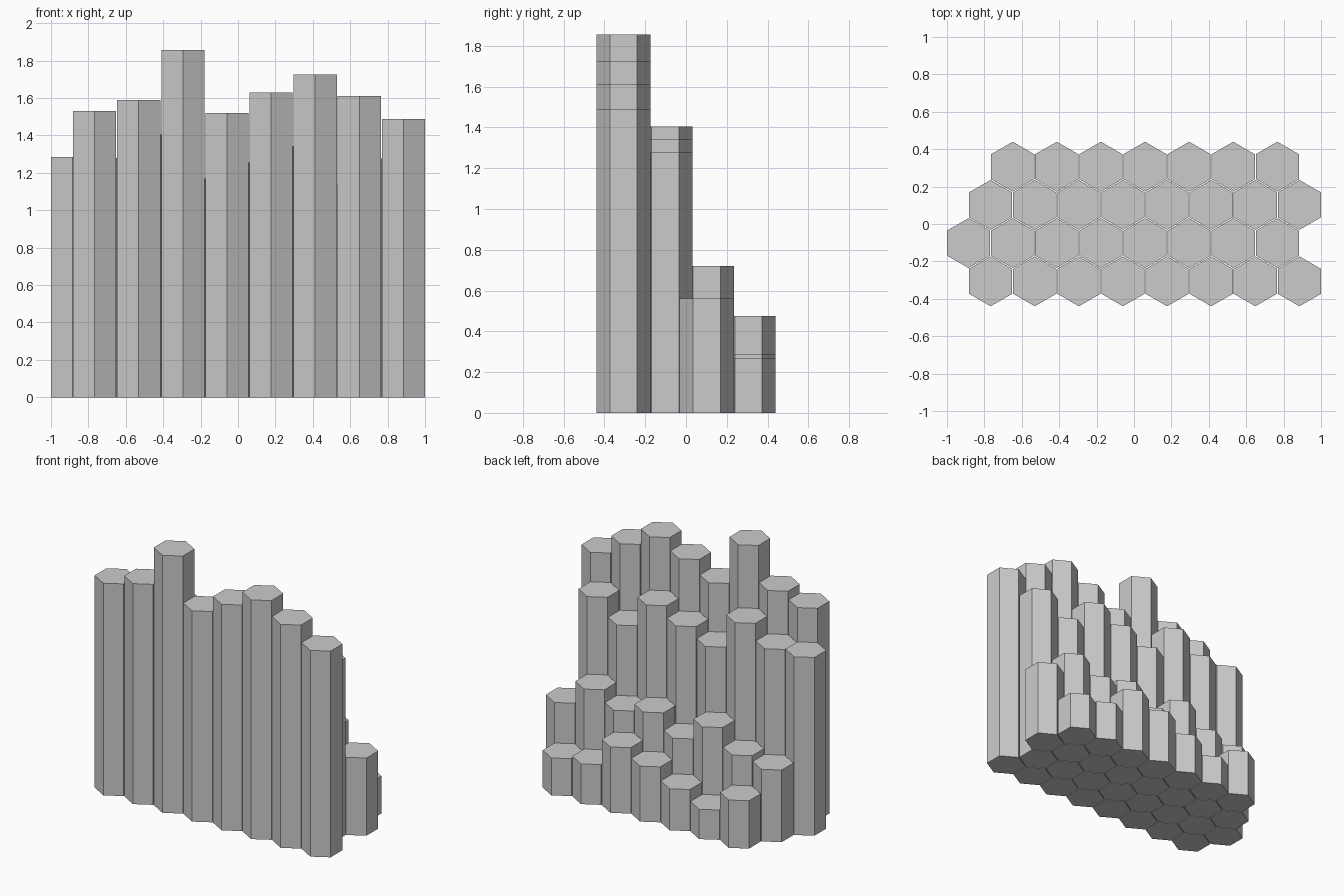
import bpy, bmesh
from math import sin, cos, pi, sqrt

if "Cube" in bpy.data.objects:
    bpy.data.objects.remove(bpy.data.objects["Cube"])

WIDTH = 0.231                     # flat-to-flat width of a column
RADIUS = WIDTH / sqrt(3)
PITCH = (2 - WIDTH) / 7.5         # spacing along a row, leaving a hairline gap
ROW_STEP = PITCH * sqrt(3) / 2    # spacing between staggered rows

# Rows front to back: start offset in half pitches, column heights left to right
ROWS = [
    ("front", 1, [1.53, 1.59, 1.857, 1.52, 1.63, 1.725, 1.612, 1.487]),
    ("middle_front", 0, [1.285, 1.28, 1.405, 1.17, 1.255, 1.343, 1.135, 1.277]),
    ("middle_back", 1, [0.52, 0.56, 0.70, 0.555, 0.68, 0.63, 0.72, 0.56]),
    ("back", 2, [0.345, 0.215, 0.30, 0.40, 0.475, 0.29, 0.27]),
]


def hex_column(name, x, y, height):
    """Six-sided prism standing on the ground, corners pointing front and back."""
    bm = bmesh.new()
    ring = [bm.verts.new((RADIUS * cos(pi / 6 + k * pi / 3),
                          RADIUS * sin(pi / 6 + k * pi / 3), 0)) for k in range(6)]
    base = bm.faces.new(ring)
    top = bmesh.ops.extrude_face_region(bm, geom=[base], use_keep_orig=True)["geom"]
    bmesh.ops.translate(bm, vec=(0, 0, height),
                        verts=[v for v in top if isinstance(v, bmesh.types.BMVert)])
    bmesh.ops.recalc_face_normals(bm, faces=bm.faces)
    mesh = bpy.data.meshes.new(name)
    bm.to_mesh(mesh)
    bm.free()
    obj = bpy.data.objects.new(name, mesh)
    obj.location = (x, y, 0)
    bpy.context.collection.objects.link(obj)


# Stepped, staggered rows of columns
for r, (row, offset, heights) in enumerate(ROWS):
    for i, h in enumerate(heights):
        x = -1 + WIDTH / 2 + (i + offset / 2) * PITCH
        hex_column(f"{row}_column_{i + 1}", x, (r - 1.5) * ROW_STEP, h)
